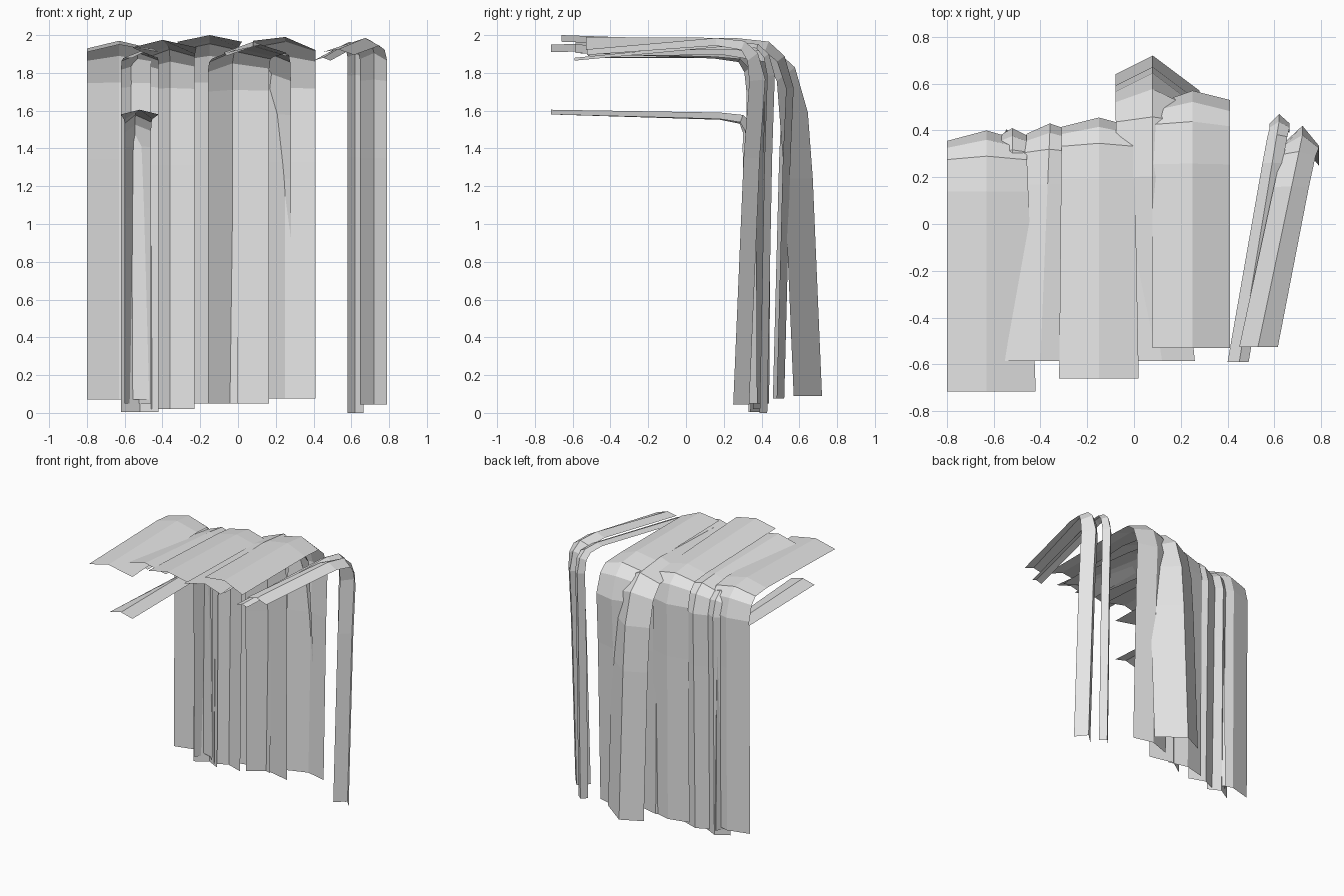
import bpy, bmesh
from mathutils import Vector

cube = bpy.data.objects.get("Cube")
if cube:
    bpy.data.objects.remove(cube)

gray = bpy.data.materials.new("light_gray")
gray.use_nodes = True
COLOR = (0.78, 0.78, 0.78, 1)
gray.diffuse_color = COLOR
gray.node_tree.nodes["Principled BSDF"].inputs["Base Color"].default_value = COLOR


def lerp(a, b, t):
    return a + (b - a) * t


def strip(name, front_x, back_x, front, top_z, back_y, bottom,
          front_drop, back_drop, bend=0.2):
    """Ridged sheet: runs back from the front end, folds over, hangs down.
    front and bottom are the (y, z) of the ridge; the drops tell how far
    the right and left edges fall away from it at the two ends."""
    fy, fz = front
    by, bz = bottom
    # ridge point (y, z), outward direction (y, z), drop blend for each row
    rows = [
        ((fy, fz), (0, 1), 0),
        ((back_y - bend * 1.3, top_z), (0.05, 1), 0.2),
        ((back_y - bend * 0.55, top_z - bend * 0.08), (0.35, 0.9), 0.4),
        ((back_y - bend * 0.2, top_z - bend * 0.4), (0.8, 0.6), 0.7),
        ((back_y, top_z - bend * 1.1), (1, 0.1), 1),
        ((lerp(back_y, by, 0.35), lerp(top_z - bend, bz, 0.25)), (1, 0), 1),
        ((by, bz), (1, 0), 1),
    ]
    bm = bmesh.new()
    grid = []
    for (y, z), (ny, nz), blend in rows:
        t = 1 if blend == 1 else min(1, (y - fy) / (back_y - bend * 0.2 - fy))
        right, left = (lerp(a, b, blend) for a, b in zip(front_drop, back_drop))
        line = []
        for xa, xb, d in zip(front_x, back_x, (right, 0, left)):
            line.append(bm.verts.new(Vector((lerp(xa, xb, t), y - ny * d, z - nz * d))))
        grid.append(line)
    for a, b in zip(grid, grid[1:]):
        for k in range(2):
            bm.faces.new((a[k], a[k + 1], b[k + 1], b[k]))
    mesh = bpy.data.meshes.new(name)
    bm.to_mesh(mesh)
    bm.free()
    mesh.materials.append(gray)
    obj = bpy.data.objects.new(name, mesh)
    bpy.context.collection.objects.link(obj)


# Wide sheets from the right end to the middle
strip("right_sheet", (-0.8, -0.63, -0.42), (-0.8, -0.63, -0.46),
      (-0.715, 1.95), 1.97, 0.40, (0.39, 0.07), (0.04, 0.04), (0.045, 0.05))
strip("right_inner_sheet", (-0.56, -0.4, -0.22), (-0.46, -0.36, -0.23),
      (-0.585, 1.975), 1.94, 0.43, (0.40, 0.02), (0.04, 0.04), (0.045, 0.045))
strip("center_sheet", (-0.32, -0.15, 0.02), (-0.31, -0.15, 0.0),
      (-0.66, 2.0), 1.97, 0.455, (0.44, 0.05), (0.035, 0.035), (0.04, 0.04))
strip("left_inner_sheet", (-0.06, 0.12, 0.26), (-0.16, -0.03, 0.165),
      (-0.585, 1.95), 1.93, 0.41, (0.42, 0.05), (0.045, 0.045), (0.09, 0.045))

# Sheets that bulge out at the back
strip("back_bulge_sheet", (-0.06, 0.08, 0.25), (-0.08, 0.08, 0.28),
      (-0.52, 1.94), 1.965, 0.645, (0.72, 0.09), (0.05, 0.05), (0.08, 0.15), 0.34)
strip("left_sheet", (0.08, 0.25, 0.41), (0.08, 0.25, 0.41),
      (-0.53, 1.99), 1.985, 0.57, (0.52, 0.075), (0.02, 0.07), (0.06, 0.04), 0.24)

# Narrow strips under the right side
strip("low_narrow_strip", (-0.62, -0.52, -0.42), (-0.6, -0.545, -0.46),
      (-0.715, 1.605), 1.59, 0.39, (0.405, 0.05), (0.025, 0.025), (0.09, 0.07), 0.16)
strip("hidden_narrow_strip", (-0.56, -0.5, -0.44), (-0.62, -0.52, -0.42),
      (-0.5, 1.91), 1.915, 0.41, (0.39, 0.005), (0.03, 0.03), (0.06, 0.05), 0.17)

# Separate slanted pair at the left end
strip("slanted_strip", (0.45, 0.53, 0.615), (0.645, 0.72, 0.79),
      (-0.525, 1.925), 1.985, 0.42, (0.335, 0.045), (0.015, 0.03), (0.07, 0.085), 0.2)
strip("slanted_narrow_strip", (0.40, 0.45, 0.49), (0.58, 0.62, 0.665),
      (-0.59, 1.88), 1.965, 0.47, (0.43, 0.0), (0.015, 0.015), (0.04, 0.04), 0.16)
